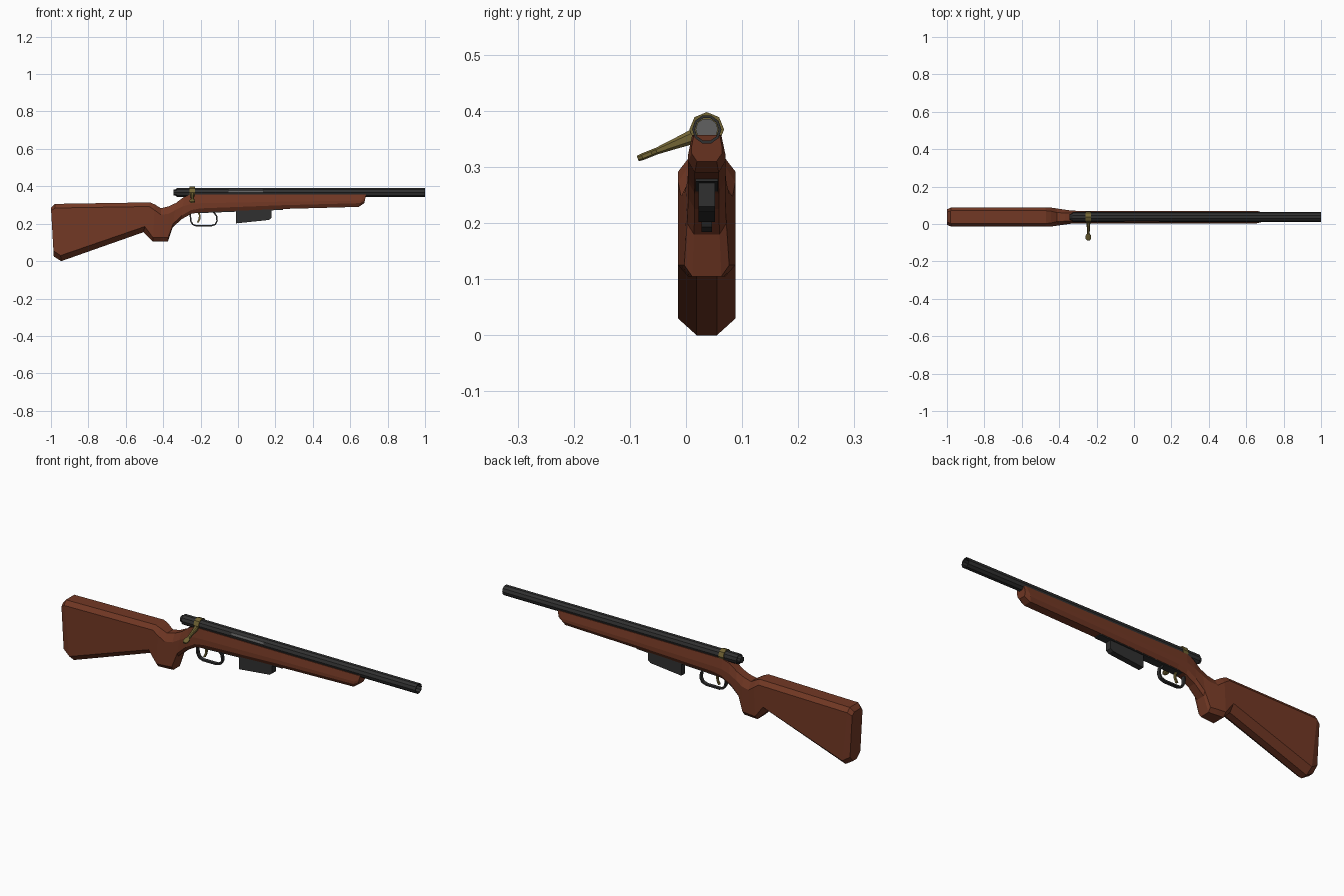
import bpy, bmesh, math
from mathutils import Vector

cube = bpy.data.objects.get("Cube")
if cube:
    bpy.data.objects.remove(cube, do_unlink=True)

MID_Y = 0.037      # centre plane of the body
BORE_Z = 0.367     # height of the barrel axis


def material(name, r, g, b):
    mat = bpy.data.materials.new(name)
    mat.use_nodes = True
    mat.diffuse_color = (r, g, b, 1)
    mat.node_tree.nodes["Principled BSDF"].inputs["Base Color"].default_value = (r, g, b, 1)
    return mat


wood = material("red brown wood", 0.17, 0.04, 0.018)
steel = material("dark steel", 0.03, 0.03, 0.03)
bolt_grey = material("bolt grey", 0.12, 0.12, 0.12)
brass = material("olive brass", 0.17, 0.13, 0.035)


def finish(name, bm, mat):
    bmesh.ops.recalc_face_normals(bm, faces=bm.faces)
    mesh = bpy.data.meshes.new(name)
    bm.to_mesh(mesh)
    bm.free()
    mesh.materials.append(mat)
    obj = bpy.data.objects.new(name, mesh)
    bpy.context.collection.objects.link(obj)
    return obj


def loft(rings, closed=False, skip=()):
    """Skin a list of equal rings; closed joins last to first, else ends are capped."""
    bm = bmesh.new()
    rows = [[bm.verts.new(p) for p in ring] for ring in rings]
    count = len(rows[0])
    pairs = list(zip(rows, rows[1:]))
    if closed:
        pairs.append((rows[-1], rows[0]))
    for i, (a, b) in enumerate(pairs):
        for j in range(count):
            k = (j + 1) % count
            if (i, j) not in skip:
                bm.faces.new((a[j], a[k], b[k], b[j]))
    if not closed:
        bm.faces.new(rows[0])
        bm.faces.new(rows[-1])
    return bm


def circle(x, radius, sides):
    """Ring around the bore axis."""
    steps = [math.tau * i / sides for i in range(sides)]
    return [Vector((x, MID_Y + radius * math.cos(a), BORE_Z + radius * math.sin(a)))
            for a in steps]


def stock_ring(xt, xb, zt, zb, w, wt, ct):
    """Chamfered section: top x, bottom x, top, bottom, half width, top half width, chamfer."""
    butt = xt < -0.46
    wb = w * (0.35 if butt else 0.65)
    height = zt - zb
    ct = min(ct, height / 2)
    cb = min(0.03 if butt else 0.02, height * 0.3)
    half = [(wt, zt), (w, zt - ct), (w, zb + cb), (wb, zb)]
    outline = half + [(-y, z) for y, z in reversed(half)]
    return [(xb + (xt - xb) * (z - zb) / height, MID_Y + y, z) for y, z in outline]


# Stock: butt, wrist, grip and fore-end in one skin
stations = [
    (-1, -.985, .285, .025, .042, .026, .015),
    (-.98, -.945, .306, 0, .051, .034, .022),
    (-.47, -.505, .314, .155, .051, .034, .022),
    (-.445, -.455, .303, .105, .051, .032, .03),
    (-.412, -.415, .283, .105, .046, .024, .035),
    (-.37, -.375, .293, .105, .04, .022, .04),
    (-.33, -.35, .312, .18, .035, .022, .04),
    (-.29, -.3, .343, .225, .033, .024, .05),
    (-.25, -.25, .357, .253, .033, .026, .05),
    (-.2, -.2, .357, .262, .033, .026, .05),
    (.24, .24, .357, .279, .033, .026, .05),
    (.67, .645, .357, .29, .033, .026, .04),
    (.685, .675, .357, .31, .027, .023, .02),
]
finish("stock", loft([stock_ring(*s) for s in stations]), wood)

# Barrel: hollow tube with an open port in the upper front facet
R, INNER = 0.026, 0.021
tube = [circle(x, R, 10) for x in (-0.33, -0.05, 0.135, 1)]
tube += [circle(x, INNER, 10) for x in (1, 0.135, -0.05, -0.33)]
finish("barrel", loft(tube, closed=True, skip={(1, 4), (5, 4)}), steel)

# Bolt body inside the barrel, and its rear plug
finish("bolt_body", loft([circle(-0.325, 0.02, 10), circle(0.15, 0.02, 10)]), bolt_grey)
finish("bolt_plug", loft([circle(-0.345, 0.016, 10), circle(-0.325, 0.0205, 10)]), steel)

# Bolt collar and handle
finish("bolt_collar", loft([circle(-0.258, 0.031, 8), circle(-0.23, 0.031, 8)]), brass)


def handle_ring(t, half_x, half_z):
    centre = Vector((-0.244, 0.012, 0.354)).lerp(Vector((-0.244, -0.086, 0.315)), t)
    across = Vector((0, -0.37, 0.93))
    corners = [(1, .5), (.5, 1), (-.5, 1), (-1, .5), (-1, -.5), (-.5, -1), (.5, -1), (1, -.5)]
    return [centre + Vector((half_x * u, 0, 0)) + across * half_z * v for u, v in corners]


handle = [(0, .011, .013), (.35, .008, .009), (.66, .007, .006),
          (.75, .014, .006), (.92, .014, .006), (1, .008, .005)]
finish("bolt_handle", loft([handle_ring(*h) for h in handle]), brass)


def slab(name, outline, half_width, mat):
    """Side outline in x and z, given a width across the body."""
    rings = [[(x, MID_Y + side * half_width, z) for x, z in outline] for side in (-1, 1)]
    return finish(name, loft(rings), mat)


# Magazine and the floor plate it slides into
slab("magazine", [(-.01, .27), (-.01, .202), (.165, .22), (.178, .23), (.178, .282)], .015, steel)
slab("floor_plate", [(-.27, .255), (-.2, .257), (.24, .274), (.24, .284), (-.2, .27)], .02, steel)


def band(name, path, thick, half_width, mat):
    """Flat strip following a path in x and z."""
    points = [Vector(p) for p in path]
    rings = []
    for i, p in enumerate(points):
        along = points[min(i + 1, len(points) - 1)] - points[max(i - 1, 0)]
        normal = Vector((-along.y, along.x)).normalized() * thick / 2
        rings.append([(q.x, MID_Y + s * half_width, q.y)
                      for q, s in ((p + normal, 1), (p + normal, -1),
                                   (p - normal, -1), (p - normal, 1))])
    return finish(name, loft(rings), mat)


# Trigger guard and trigger
band("trigger_guard", [(-.255, .256), (-.253, .215), (-.242, .196), (-.222, .188), (-.145, .188),
                       (-.122, .196), (-.112, .215), (-.115, .242), (-.13, .262)],
     0.008, 0.009, steel)
band("trigger", [(-.212, .265), (-.205, .245), (-.206, .225), (-.216, .206)], 0.009, 0.005, brass)
